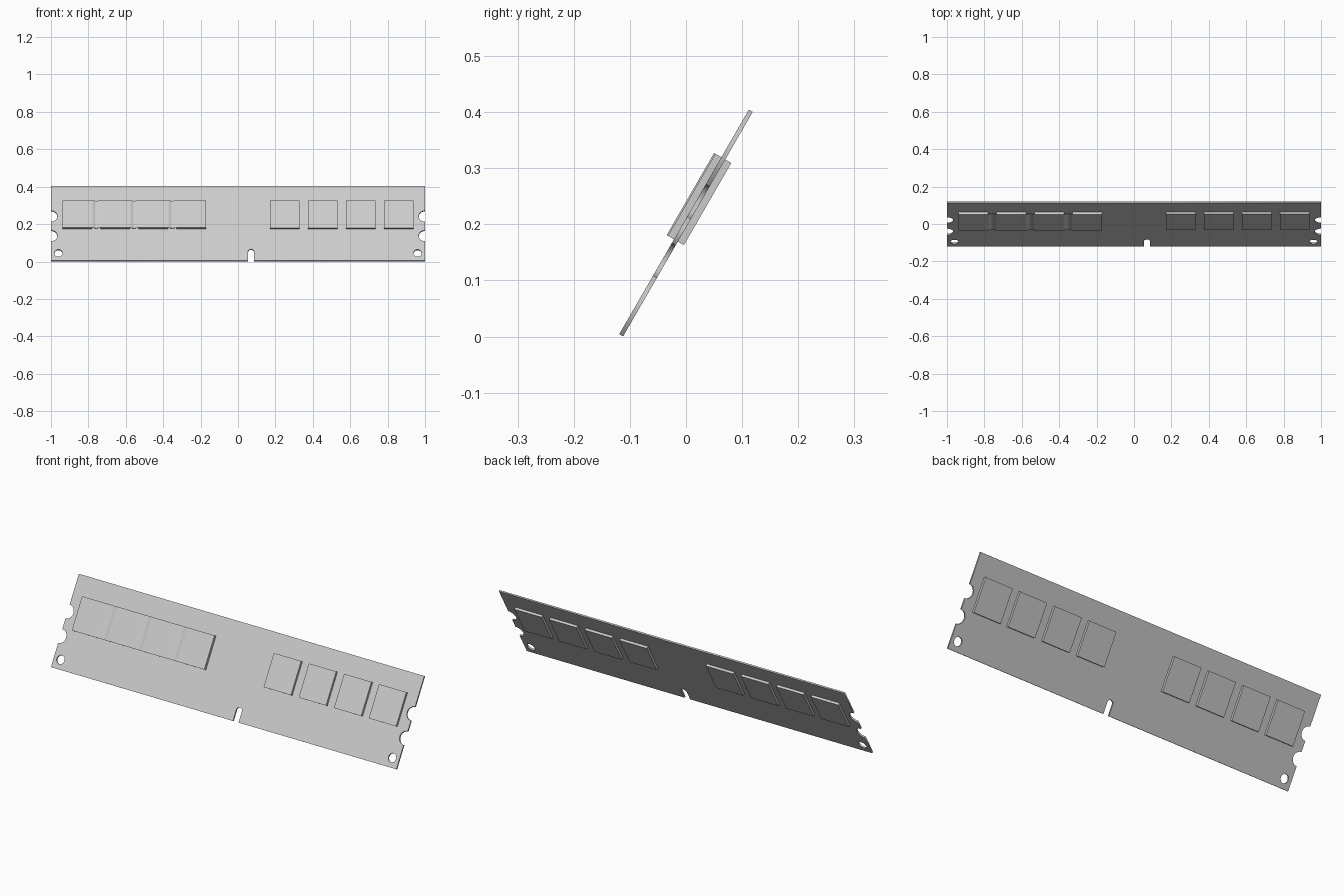
import bpy, bmesh
from math import cos, sin, pi, radians
from mathutils import Matrix

if "Cube" in bpy.data.objects:
    bpy.data.objects.remove(bpy.data.objects["Cube"])

HALF_H, HALF_T = 0.231, 0.004
CHIP_X = [0.25, 0.453, 0.657, 0.859]
CHIP_W, CHIP_LOW, CHIP_HIGH, CHIP_N = 0.158, -0.036, 0.133, 0.0165

# The module lies flat in its own plane, then leans back
LEAN = Matrix.Translation((0, 0, 0.2023)) @ Matrix.Rotation(radians(60), 4, 'X')

grey = bpy.data.materials.new("light_grey")
grey.use_nodes = True
grey.diffuse_color = (0.6, 0.6, 0.6, 1)
grey.node_tree.nodes["Principled BSDF"].inputs["Base Color"].default_value = (0.6, 0.6, 0.6, 1)


def add_object(name, data):
    obj = bpy.data.objects.new(name, data)
    bpy.context.collection.objects.link(obj)
    data.materials.append(grey)
    obj.matrix_world = LEAN
    return obj


def arc(cx, cy, r, start, end, steps=16):
    angles = [radians(start + (end - start) * i / steps) for i in range(steps + 1)]
    return [(cx + r * cos(a), cy + r * sin(a)) for a in angles]


def mesh_from(name, bm):
    bmesh.ops.recalc_face_normals(bm, faces=bm.faces)
    mesh = bpy.data.meshes.new(name)
    bm.to_mesh(mesh)
    bm.free()
    return add_object(name, mesh)


def box(name, x, w, y0, y1, z0, z1):
    bm = bmesh.new()
    size = Matrix.Diagonal((w, y1 - y0, z1 - z0, 1))
    place = Matrix.Translation((x, (y0 + y1) / 2, (z0 + z1) / 2))
    bmesh.ops.create_cube(bm, size=1, matrix=place @ size)
    return mesh_from(name, bm)


# Board outline: key slot in the bottom edge, two round notches at each end
outline = [(-1, -HALF_H), (0.054, -HALF_H)]
outline += arc(0.07, -0.176, 0.016, 180, 0)
outline += [(0.086, -HALF_H), (1, -HALF_H)]
for y in (-0.077, 0.044):
    outline += arc(1, y, 0.034, 270, 90)
outline += [(1, HALF_H), (-1, HALF_H)]
for y in (0.044, -0.077):
    outline += arc(-1, y, 0.034, 90, -90)

curve = bpy.data.curves.new("board", 'CURVE')
curve.dimensions = '2D'
curve.fill_mode = 'BOTH'
curve.extrude = HALF_T
holes = [arc(s * 0.96, -0.184, 0.022, 0, 360, 24)[:-1] for s in (-1, 1)]
for loop in [outline] + holes:
    spline = curve.splines.new('POLY')
    spline.points.add(len(loop) - 1)
    for point, (x, y) in zip(spline.points, loop):
        point.co = (x, y, 0, 1)
    spline.use_cyclic_u = True
board = add_object("board", curve)
bpy.context.view_layer.objects.active = board
board.select_set(True)
bpy.ops.object.convert(target='MESH')

# Memory chips, four on each half of both faces
for side, s in (("left", 1), ("right", -1)):
    for i, x in enumerate(CHIP_X):
        box(f"front_chip_{side}_{i + 1}", s * x, CHIP_W, CHIP_LOW, CHIP_HIGH, HALF_T, CHIP_N)
        box(f"back_chip_{side}_{i + 1}", s * x, CHIP_W, CHIP_LOW, CHIP_HIGH, -CHIP_N, -HALF_T)

# Thin label over the right-hand chips, sagging into the gaps between them
profile = [(-CHIP_X[0] + CHIP_W / 2, 0)]
for a, b in zip(CHIP_X, CHIP_X[1:]):
    x0, x1 = -a - CHIP_W / 2, -b + CHIP_W / 2
    for i in range(9):
        t = i / 8
        profile.append((x0 + (x1 - x0) * t, -0.003 * (1 - cos(2 * pi * t))))
profile.append((-CHIP_X[-1] - CHIP_W / 2, 0))
bm = bmesh.new()
rows = [[bm.verts.new((x, y, CHIP_N + dz + h)) for x, dz in profile]
        for y, h in ((CHIP_LOW, 0), (CHIP_HIGH, 0), (CHIP_HIGH, 0.0025), (CHIP_LOW, 0.0025))]
for r in range(4):
    p, q = rows[r], rows[(r + 1) % 4]
    for i in range(len(profile) - 1):
        bm.faces.new((p[i], p[i + 1], q[i + 1], q[i]))
for end in (0, -1):
    bm.faces.new([row[end] for row in rows])
mesh_from("label", bm)
